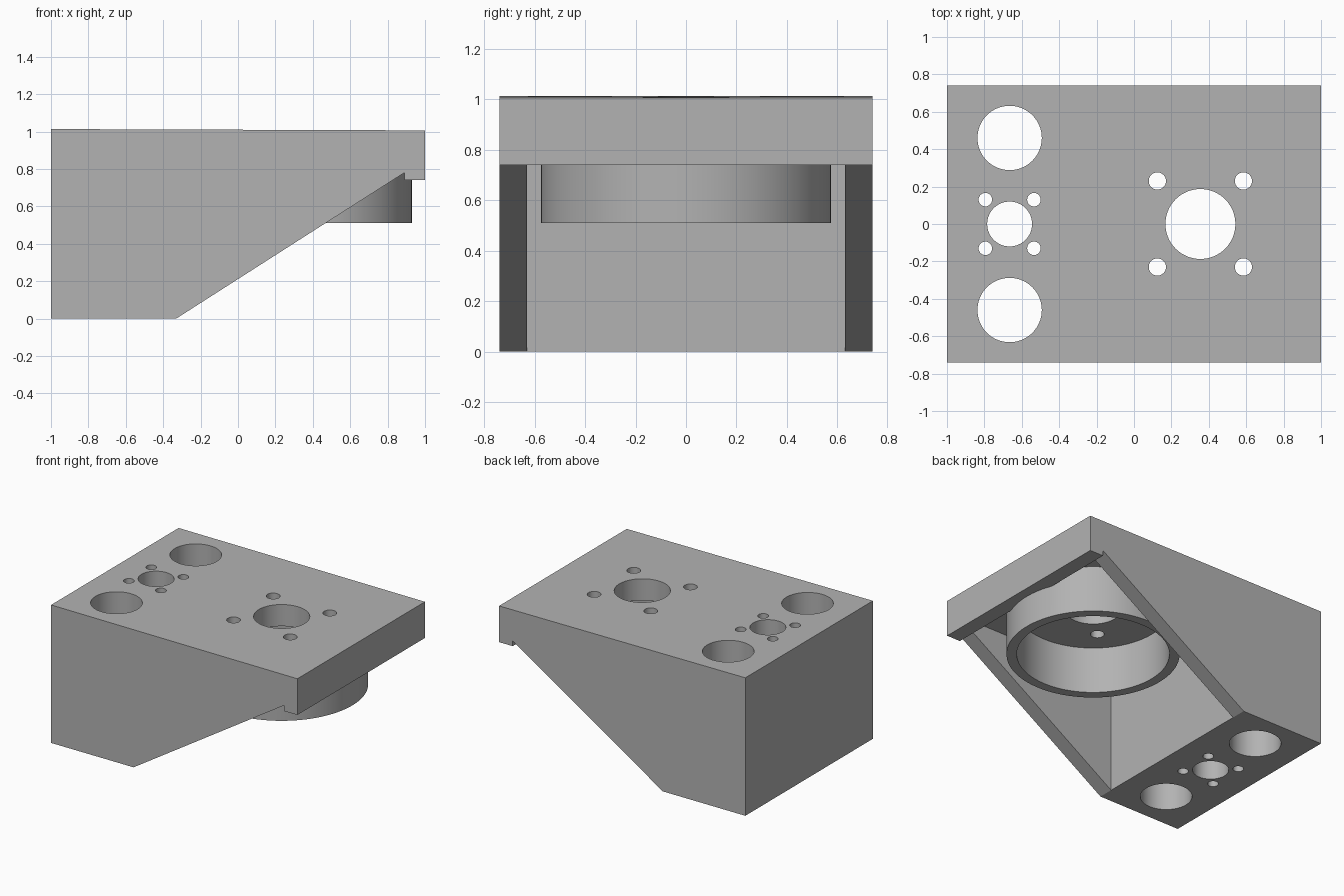
import bpy
import bmesh
import math

if "Cube" in bpy.data.objects:
    bpy.data.objects.remove(bpy.data.objects["Cube"], do_unlink=True)

HALF_Y = 0.74       # half width of the bracket
WALL_Y = 0.63       # inner face of the side walls
PLATE_Z = 0.85      # underside of the top plate
BLOCK_X = -0.33     # inner face of the solid end block
LIP_X = 0.89        # inner face of the end lip
MOUNT_X = 0.355     # centre of the round socket
END_X = -0.665      # centre line of the end block holes

grey = bpy.data.materials.new("plain grey")
grey.use_nodes = True
colour = (0.45, 0.45, 0.45, 1)
grey.diffuse_color = colour
grey.node_tree.nodes["Principled BSDF"].inputs["Base Color"].default_value = colour


def make_object(name, bm):
    bmesh.ops.recalc_face_normals(bm, faces=bm.faces)
    mesh = bpy.data.meshes.new(name)
    bm.to_mesh(mesh)
    bm.free()
    mesh.materials.append(grey)
    obj = bpy.data.objects.new(name, mesh)
    bpy.context.collection.objects.link(obj)
    return obj


def prism(name, profile, half_y):
    """Extrude an x-z profile symmetrically across y."""
    bm = bmesh.new()
    face = bm.faces.new([bm.verts.new((x, -half_y, z)) for x, z in profile])
    new = bmesh.ops.extrude_face_region(bm, geom=[face])["geom"]
    verts = [v for v in new if isinstance(v, bmesh.types.BMVert)]
    bmesh.ops.translate(bm, verts=verts, vec=(0, 2 * half_y, 0))
    return make_object(name, bm)


def cylinders(name, places, z0, z1, segments=64):
    """Upright cylinders, each given as x, y, radius."""
    bm = bmesh.new()
    for x, y, r in places:
        made = bmesh.ops.create_cone(bm, cap_ends=True, segments=segments,
                                     radius1=r, radius2=r, depth=z1 - z0)
        bmesh.ops.translate(bm, verts=made["verts"], vec=(x, y, (z0 + z1) / 2))
    return make_object(name, bm)


def combine(target, tool, operation):
    """Apply a boolean and discard its helper."""
    tool.hide_render = True
    mod = target.modifiers.new(tool.name, "BOOLEAN")
    mod.operation, mod.object, mod.solver = operation, tool, "EXACT"
    bpy.context.view_layer.objects.active = target
    bpy.ops.object.modifier_apply(modifier=mod.name)
    bpy.data.objects.remove(tool, do_unlink=True)


def square_pattern(cx, offset, radius):
    return [(cx + sx * offset, sy * offset, radius) for sx in (-1, 1) for sy in (-1, 1)]


# Wedge-shaped body with a shallow fall on its top and a lip at the far end
body = prism("mounting_bracket", [
    (-1, 0), (BLOCK_X, 0), (LIP_X, 0.78), (LIP_X, 0.74),
    (1, 0.74), (1, 1.006), (-1, 1.013)], HALF_Y)

# Open pocket between the side walls, below the plate
pocket = prism("pocket_cutter", [
    (BLOCK_X, -0.2), (LIP_X, -0.2), (LIP_X, PLATE_Z), (BLOCK_X, PLATE_Z)], WALL_Y)
combine(body, pocket, "DIFFERENCE")

# Round socket hanging under the plate
combine(body, cylinders("socket", [(MOUNT_X, 0, 0.575)], 0.51, 0.9, 128), "UNION")
combine(body, cylinders("socket_bore", [(MOUNT_X, 0, 0.507)], 0.3, PLATE_Z, 128), "DIFFERENCE")

# Through holes in the plate and the end block
holes = [(MOUNT_X, 0, 0.187), (END_X, 0, 0.12)]
holes += [(END_X, side * 0.46, 0.172) for side in (-1, 1)]
holes += square_pattern(MOUNT_X, 0.23, 0.046)
holes += square_pattern(END_X, 0.13, 0.036)
combine(body, cylinders("hole_cutter", holes, -0.2, 1.3), "DIFFERENCE")

# Smooth round walls, sharp corners
body.select_set(True)
bpy.context.view_layer.objects.active = body
bpy.ops.object.shade_smooth_by_angle(angle=math.radians(30))
